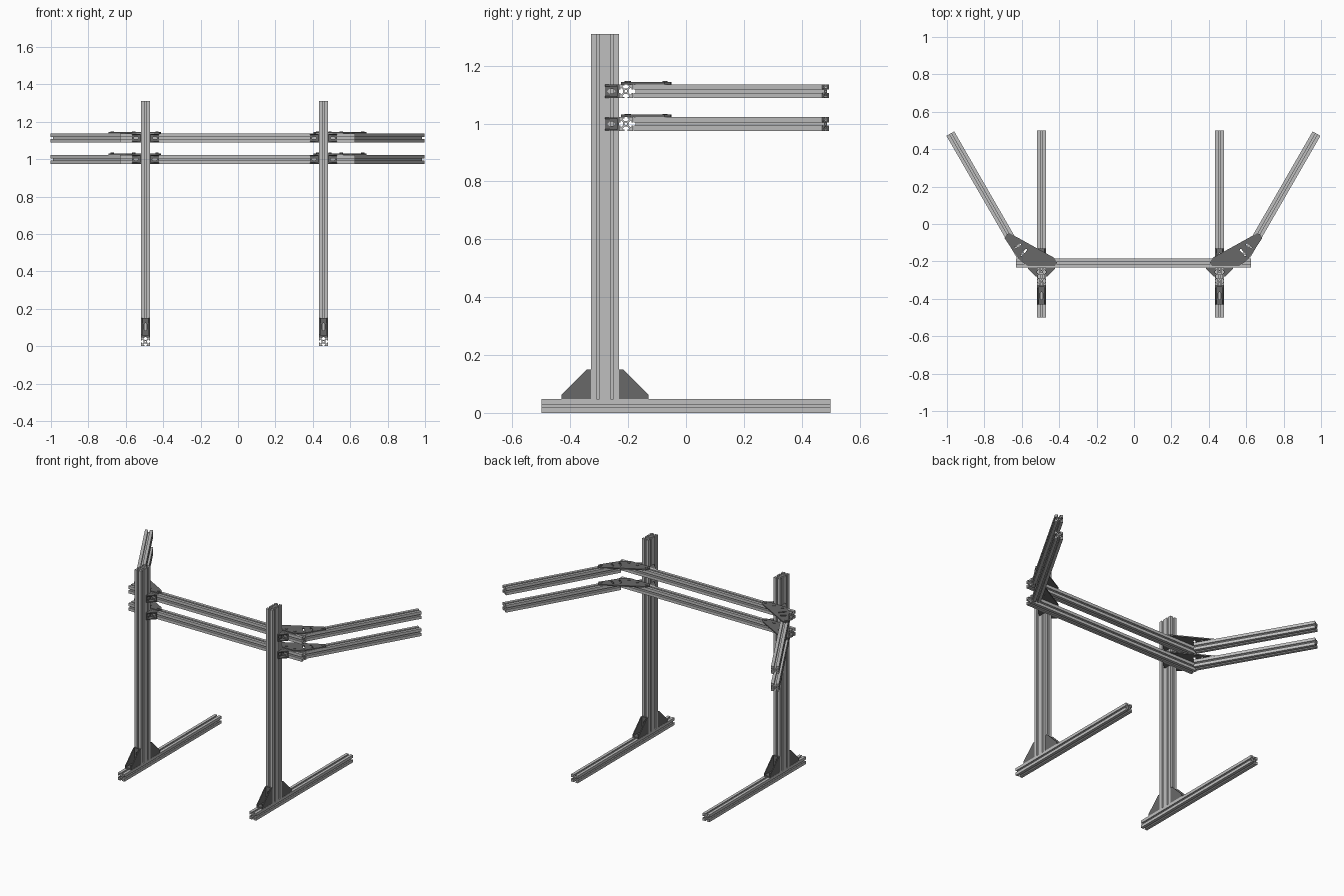
import bpy, bmesh, math
from mathutils import Matrix, Vector

cube = bpy.data.objects.get("Cube")
if cube:
    bpy.data.objects.remove(cube, do_unlink=True)

W = 0.048          # width of one extrusion cell
MID = -0.003       # mirror plane of the rail assembly
X, Y, Z = Vector((1, 0, 0)), Vector((0, 1, 0)), Vector((0, 0, 1))


def material(name, value):
    m = bpy.data.materials.new(name)
    m.use_nodes = True
    color = (value, value, value, 1)
    m.diffuse_color = color
    m.node_tree.nodes["Principled BSDF"].inputs["Base Color"].default_value = color
    return m


ALU = material("brushed aluminium", 0.52)
DARK = material("dark grey metal", 0.14)


def frame(origin, x, y):
    """Matrix whose local x and y axes follow the given directions."""
    m = Matrix((x, y, x.cross(y))).transposed().to_4x4()
    m.translation = origin
    return m


def extrude(loops, depth, matrix):
    """Fill flat loops (inner loops become holes), extrude both ways and place."""
    curve = bpy.data.curves.new("outline", "CURVE")
    curve.dimensions, curve.fill_mode, curve.extrude = "2D", "BOTH", depth / 2
    for loop in loops:
        s = curve.splines.new("POLY")
        s.points.add(len(loop) - 1)
        for p, (u, v) in zip(s.points, loop):
            p.co = (u, v, 0, 1)
        s.use_cyclic_u, s.use_smooth = True, False
    obj = bpy.data.objects.new("outline", curve)
    bpy.context.collection.objects.link(obj)
    deps = bpy.context.evaluated_depsgraph_get()
    mesh = bpy.data.meshes.new_from_object(obj.evaluated_get(deps))
    bpy.data.objects.remove(obj, do_unlink=True)
    bpy.data.curves.remove(curve)
    mesh.transform(matrix)
    return mesh


def part(name, meshes, mat):
    """Join meshes into one flat-shaded object."""
    bm = bmesh.new()
    for mesh in meshes:
        bm.from_mesh(mesh)
        bpy.data.meshes.remove(mesh)
    bmesh.ops.remove_doubles(bm, verts=bm.verts, dist=1e-5)
    bmesh.ops.recalc_face_normals(bm, faces=bm.faces)
    for f in bm.faces:
        f.smooth, f.material_index = False, 0
    out = bpy.data.meshes.new(name)
    bm.to_mesh(out)
    bm.free()
    out.materials.clear()
    out.materials.append(mat)
    obj = bpy.data.objects.new(name, out)
    bpy.context.collection.objects.link(obj)
    return obj


def circle(cx, cy, r, n=12):
    return [(cx + r * math.cos(math.tau * i / n), cy + r * math.sin(math.tau * i / n))
            for i in range(n)]


def rect(cx, cy, hx, hy):
    return [(cx - hx, cy - hy), (cx + hx, cy - hy), (cx + hx, cy + hy), (cx - hx, cy + hy)]


def slit(a, b, half):
    a, b = Vector(a), Vector(b)
    d = (b - a).normalized() * half
    n = Vector((-d.y, d.x))
    return [tuple(p) for p in (a - n, b - n, b + d, b + n, a + n, a - d)]


# T-slot cross-section: one slot per cell on every side
HALF_SLOT = [(-.11, 0), (-.11, .1), (-.23, .1), (-.23, .17), (-.11, .3)]
SLOT = HALF_SLOT + [(-u, d) for u, d in reversed(HALF_SLOT)]


def section(nx, ny):
    outline = []
    for k in range(4):
        n, half = (nx, ny / 2) if k % 2 == 0 else (ny, nx / 2)
        side = [(-n / 2, -half)]
        for i in range(n):
            side += [(i - (n - 1) / 2 + u, d - half) for u, d in SLOT]
        for _ in range(k):
            side = [(-v, u) for u, v in side]
        outline += side
    loops = [outline]
    for i in range(nx):
        for j in range(ny):
            loops.append(circle(i - (nx - 1) / 2, j - (ny - 1) / 2, .1))
    if ny == 2:
        loops.append(rect(0, 0, .36, .16))
    return [[(u * W, v * W) for u, v in loop] for loop in loops]


def beam(name, start, end, cells=(1, 1)):
    start, end = Vector(start), Vector(end)
    d = (end - start).normalized()
    x = X if abs(d.z) > 0.5 else Z
    m = frame((start + end) / 2, x, d.cross(x))
    part(name, [extrude(section(*cells), (end - start).length, m)], ALU)


def bracket(name, corner, e1, e2, size):
    """Corner bracket: two slotted legs and two triangular walls."""
    corner = Vector(corner)
    e3 = e1.cross(e2)
    wide, t, tip = W * 0.95, size * 0.09, size * 0.15
    wall = [(0, 0), (size, 0), (size, tip), (tip, size), (0, size)]
    meshes = []
    for s in (-1, 1):
        meshes.append(extrude([wall], 0.006, frame(corner + e3 * s * (wide / 2 - .003), e1, e2)))
    for a, b in ((e1, e2), (e2, e1)):
        loops = [rect(size / 2, 0, size / 2, wide / 2 - .006),
                 slit((size * .42, 0), (size * .68, 0), .008)]
        meshes.append(extrude(loops, t, frame(corner + b * t / 2, a, e3)))
    part(name, meshes, DARK)


# Feet, uprights and their brackets
POST_Y = -0.28
LEVELS = {"lower": 0.999, "upper": 1.112}
for side, px in (("right", -0.495), ("left", 0.457)):
    beam(f"{side}_foot", (px, -0.5, W / 2), (px, 0.5, W / 2))
    beam(f"{side}_upright", (px, POST_Y, W), (px, POST_Y, 1.31), (1, 2))
    for s, where in ((-1, "front"), (1, "back")):
        bracket(f"{side}_{where}_foot_bracket", (px, POST_Y + s * W, W), Y * s, Z, 0.102)
    for level, z in LEVELS.items():
        for s, where in ((-1, "outer" if px < 0 else "inner"), (1, "inner" if px < 0 else "outer")):
            bracket(f"{side}_{level}_{where}_rail_bracket",
                    (px + s * W / 2, POST_Y + W, z), X * s, -Y, 0.048)

# Rails, angled arms and joining plates on both levels
RAIL_Y = POST_Y + 1.5 * W
PLATE = [(.66, -.05), (.678, -.054), (.689, -.075), (.612, -.19), (.565, -.225),
         (.42, -.225), (.408, -.205), (.425, -.18)]
SLITS = [((.60, -.168), (.572, -.137)), ((.632, -.128), (.605, -.109))]
BOLTS = [(.67, -.073), (.555, -.2), (.495, -.2), (.43, -.203)]
for level, z in LEVELS.items():
    beam(f"{level}_rail", (MID - .628, RAIL_Y, z), (MID + .628, RAIL_Y, z))
    top = z + W / 2
    for s, side in ((-1, "right"), (1, "left")):
        beam(f"{side}_{level}_arm", (MID + s * .603, -.169, z), (MID + s * .979, .483, z))
        outline = [(s * u, v) for u, v in PLATE]
        holes = [slit((s * a[0], a[1]), (s * b[0], b[1]), .005) for a, b in SLITS]
        meshes = [extrude([outline] + holes, .008, Matrix.Translation((MID, 0, top + .004)))]
        for u, v in BOLTS:
            meshes.append(extrude([circle(s * u, v, .009)], .003,
                                  Matrix.Translation((MID, 0, top + .0095))))
        part(f"{side}_{level}_joining_plate", meshes, DARK)
